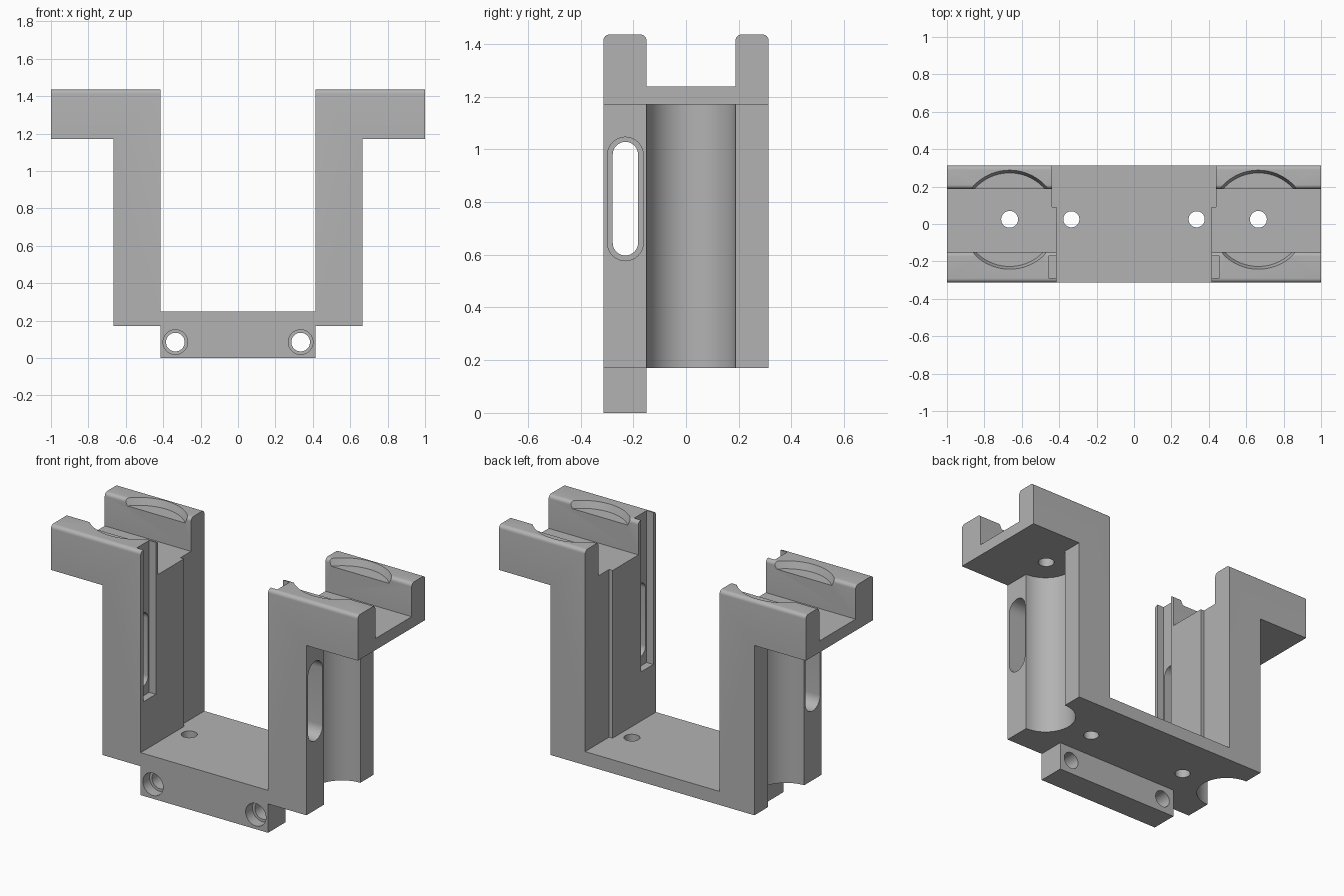
import bpy
from math import sin, cos, pi, radians
from mathutils import Matrix, Vector

cube = bpy.data.objects.get("Cube")
if cube:
    bpy.data.objects.remove(cube, do_unlink=True)

grey = bpy.data.materials.new("plain grey")
grey.use_nodes = True
COLOUR = (0.45, 0.45, 0.45, 1)
grey.diffuse_color = COLOUR
grey.node_tree.nodes["Principled BSDF"].inputs["Base Color"].default_value = COLOUR


def loft(name, bottom, top):
    """Closed solid between two matching rings."""
    n = len(bottom)
    faces = [tuple(range(n))[::-1], tuple(range(n, 2 * n))]
    faces += [(i, (i + 1) % n, n + (i + 1) % n, n + i) for i in range(n)]
    mesh = bpy.data.meshes.new(name)
    mesh.from_pydata(list(bottom) + list(top), [], faces)
    mesh.materials.append(grey)
    obj = bpy.data.objects.new(name, mesh)
    bpy.context.collection.objects.link(obj)
    # Face the normals outward
    import bmesh
    bm = bmesh.new()
    bm.from_mesh(mesh)
    bmesh.ops.recalc_face_normals(bm, faces=bm.faces)
    bm.to_mesh(mesh)
    bm.free()
    return obj


def place(axis, u, v, w):
    """Profile point (u, v) at depth w along an axis."""
    return {"x": (w, u, v), "y": (u, w, v), "z": (u, v, w)}[axis]


def extrude(name, axis, profile, a, b):
    return loft(name, [place(axis, u, v, a) for u, v in profile],
                [place(axis, u, v, b) for u, v in profile])


def arc(u, v, r, start, end, n):
    return [(u + r * cos(radians(start + (end - start) * i / n)),
             v + r * sin(radians(start + (end - start) * i / n))) for i in range(n + 1)]


def circle(u, v, r, n=48):
    return arc(u, v, r, 0, 360, n)[:-1]


def rect(u0, u1, v0, v1):
    return [(u0, v0), (u1, v0), (u1, v1), (u0, v1)]


def slot(u, v0, v1, r):
    return arc(u, v1 - r, r, 0, 180, 16) + arc(u, v0 + r, r, 180, 360, 16)


def boolean(target, tool, operation):
    mod = target.modifiers.new(operation.lower(), "BOOLEAN")
    mod.operation = operation
    mod.solver = "EXACT"
    mod.object = tool
    bpy.context.view_layer.objects.active = target
    bpy.ops.object.modifier_apply(modifier=mod.name)
    bpy.data.objects.remove(tool, do_unlink=True)


FRONT, BACK, CH0, CH1 = -0.313, 0.313, -0.15, 0.188
LEG, REACH, TOP = 0.415, 0.665, 1.435
FLOOR, BASE = 0.17, 0.25
R = 0.022

# Front outline: lip, base, legs and flanges
half = [(LEG, 0), (LEG, FLOOR), (REACH, FLOOR), (REACH, 1.17),
        (1, 1.17), (1, TOP + 0.1), (LEG, TOP + 0.1), (LEG, BASE)]
outline = half + [(-x, z) for x, z in reversed(half)]
bracket = extrude("bracket", "y", outline, -0.4, 0.4)

# Side outline: front lip, channel on top and rounded walls
side = [(FRONT, 0), (CH0, 0), (CH0, FLOOR), (BACK, FLOOR)]
side += arc(BACK - R, TOP - R, R, 0, 90, 6) + arc(CH1 + R, TOP - R, R, 90, 180, 6)
side += [(CH1, 1.238), (CH0, 1.238)]
side += arc(CH0 - R, TOP - R, R, 0, 90, 6) + arc(FRONT + R, TOP - R, R, 90, 180, 6)
boolean(bracket, extrude("side_outline", "x", side, -1.2, 1.2), "INTERSECT")

MID = (CH0 + CH1) / 2
for s in (-1, 1):
    cutters = [
        # Round trough in the outside of the leg
        extrude("trough", "z", circle(s * REACH, MID, 0.169, 64), 0.1, 1.17),
        # Vertical holes in flange and base
        extrude("flange_hole", "z", circle(s * REACH, 0.025, 0.045), 1.1, 1.3),
        extrude("base_hole", "z", circle(s * 0.335, 0.025, 0.043), 0.1, 0.3),
        # Counterbored holes in the front lip
        extrude("lip_hole", "y", circle(s * 0.335, 0.085, 0.05), -0.4, 0),
        extrude("lip_counterbore", "y", circle(s * 0.335, 0.085, 0.066), -0.4, -0.25),
        # Shallow round relief across the flange walls
        loft("disc_relief",
             [(x, y, 1.395) for x, y in circle(s * REACH, 0.023, 0.25, 96)],
             [(x, y, 1.455) for x, y in circle(s * REACH, 0.023, 0.272, 96)]),
        # Step in the inside of the leg
        extrude("inner_step", "z", rect(s * 0.3, s * 0.438, 0.09, 0.4), BASE, 1.6),
        # Stepped slot through the leg and its inner groove
        extrude("slot", "x", slot(-0.23, 0.597, 1.028, 0.048), s * 0.3, s * 0.7),
        extrude("slot_counterbore", "x", slot(-0.23, 0.577, 1.046, 0.068), s * 0.53, s * 0.7),
        extrude("inner_groove", "z", rect(s * 0.3, s * 0.458, -0.288, -0.172), 0.54, 1.6),
    ]
    for cutter in cutters:
        boolean(bracket, cutter, "DIFFERENCE")

bpy.ops.object.select_all(action="DESELECT")
bracket.select_set(True)
bpy.context.view_layer.objects.active = bracket
bpy.ops.object.shade_smooth_by_angle(angle=radians(30))
